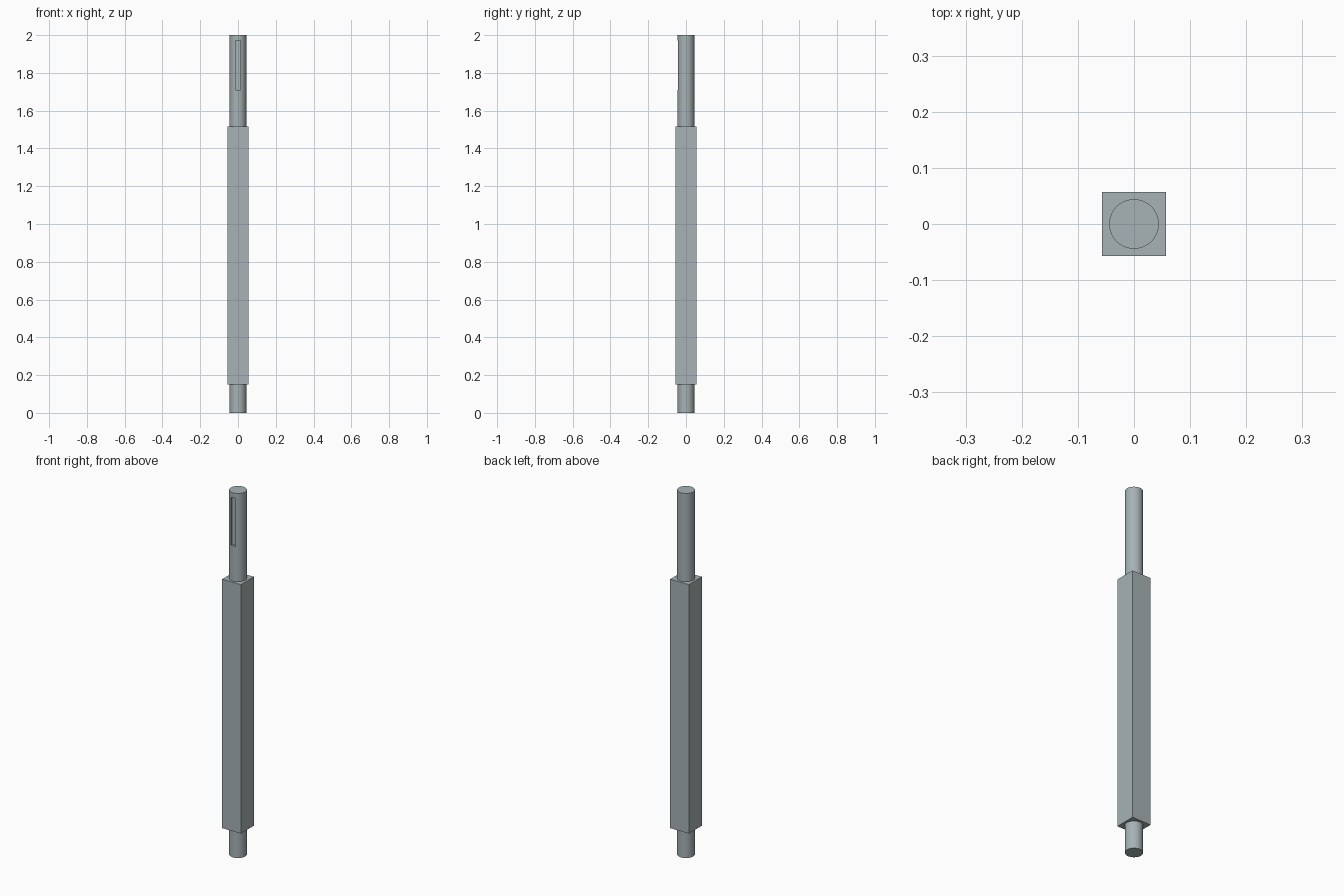
import bpy, math

if "Cube" in bpy.data.objects:
    bpy.data.objects.remove(bpy.data.objects["Cube"])

R = 0.0442                 # journal radius
BAR = 0.1132               # square section width
BAR_Z0, BAR_Z1 = 0.15, 1.516
KEY_Z0, KEY_Z1 = 1.709, 1.972
HEIGHT = 2.0


def box(name, size, loc):
    bpy.ops.mesh.primitive_cube_add(size=1, location=loc)
    ob = bpy.context.object
    ob.name = name
    ob.scale = size
    bpy.ops.object.transform_apply(location=True, rotation=False, scale=True)
    return ob


def combine(target, tool, operation):
    """Apply a boolean and remove the helper object."""
    tool.hide_render = True
    mod = target.modifiers.new(operation.lower(), 'BOOLEAN')
    mod.operation = operation
    mod.solver = 'EXACT'
    mod.object = tool
    bpy.context.view_layer.objects.active = target
    bpy.ops.object.modifier_apply(modifier=mod.name)
    bpy.data.objects.remove(tool, do_unlink=True)


# Blue-grey steel
steel = bpy.data.materials.new("steel")
steel.diffuse_color = (0.385, 0.445, 0.46, 1)
steel.use_nodes = True
steel.node_tree.nodes["Principled BSDF"].inputs["Base Color"].default_value = steel.diffuse_color

# Round shaft running the full length
bpy.ops.mesh.primitive_cylinder_add(vertices=64, radius=R, depth=HEIGHT,
                                    location=(0, 0, HEIGHT / 2))
shaft = bpy.context.object
shaft.name = "keyed_shaft"
bpy.ops.object.transform_apply(location=True, rotation=False, scale=False)
shaft.data.materials.append(steel)

# Square middle section
bar = box("square_bar", (BAR, BAR, BAR_Z1 - BAR_Z0), (0, 0, (BAR_Z0 + BAR_Z1) / 2))
bar.data.materials.append(steel)
combine(shaft, bar, 'UNION')

# Keyway slot in the front of the upper journal
key = box("keyway_cutter", (0.026, 0.04, KEY_Z1 - KEY_Z0),
          (0, -0.052, (KEY_Z0 + KEY_Z1) / 2))
key.data.materials.append(steel)
combine(shaft, key, 'DIFFERENCE')

# Smooth round walls, crisp corners
bpy.ops.object.select_all(action='DESELECT')
shaft.select_set(True)
bpy.context.view_layer.objects.active = shaft
bpy.ops.object.shade_smooth_by_angle(angle=math.radians(30))
